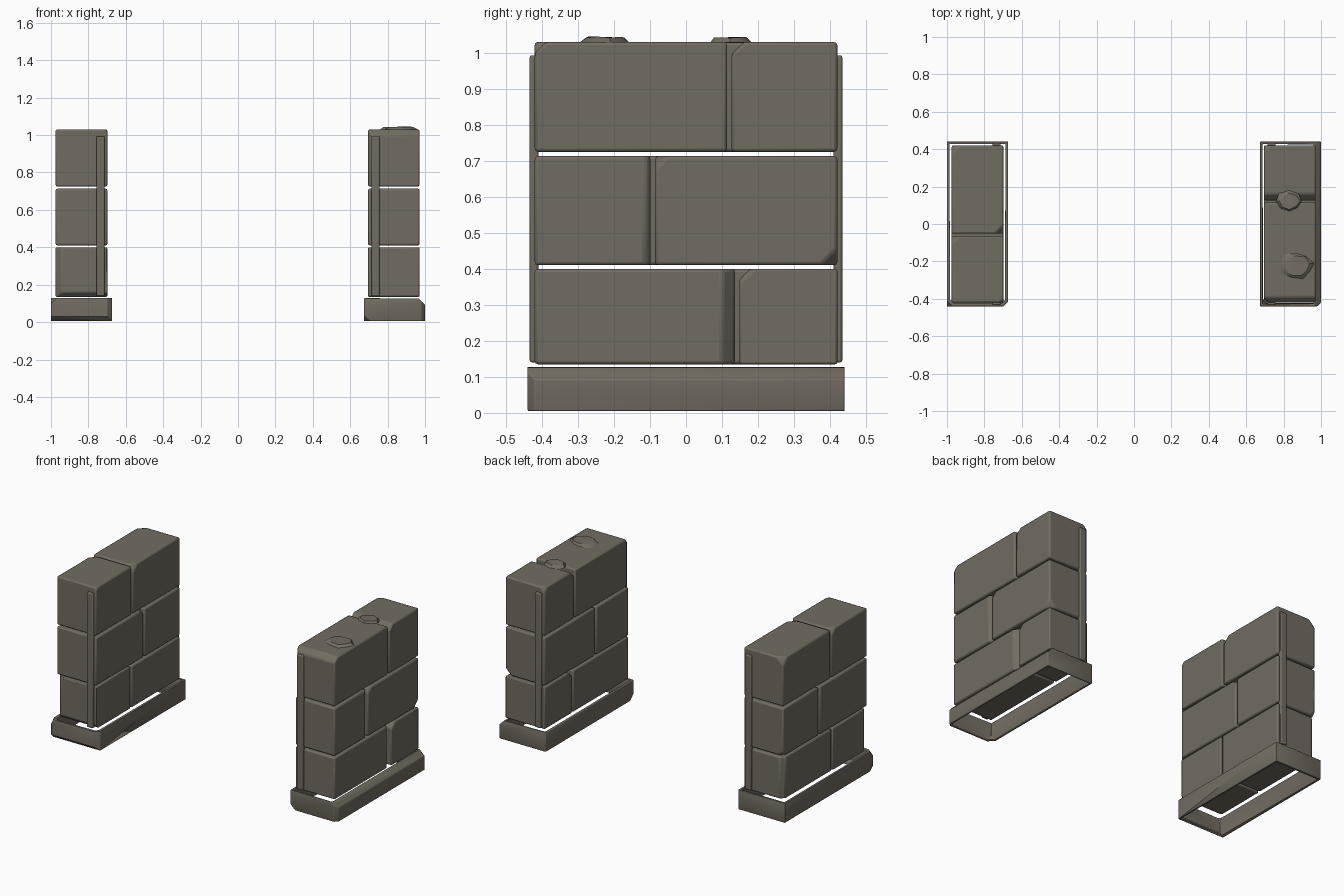
import bpy, bmesh, math, random
from mathutils import Vector

random.seed(4)
cube = bpy.data.objects.get("Cube")
if cube:
    bpy.data.objects.remove(cube, do_unlink=True)

stone = bpy.data.materials.new("warm_grey_stone")
stone.use_nodes = True
COLOUR = (0.17, 0.15, 0.12, 1)
stone.diffuse_color = COLOUR
stone.node_tree.nodes["Principled BSDF"].inputs["Base Color"].default_value = COLOUR


def finish(name, bm, bevel=0.0, thickness=0.0):
    bmesh.ops.recalc_face_normals(bm, faces=bm.faces)
    mesh = bpy.data.meshes.new(name)
    bm.to_mesh(mesh)
    bm.free()
    mesh.materials.append(stone)
    ob = bpy.data.objects.new(name, mesh)
    bpy.context.collection.objects.link(ob)
    if thickness:
        mod = ob.modifiers.new("Thickness", 'SOLIDIFY')
        mod.thickness, mod.offset = thickness, -1
    if bevel:
        mod = ob.modifiers.new("Worn edges", 'BEVEL')
        mod.width, mod.segments = bevel, 2
        mod.limit_method, mod.angle_limit = 'ANGLE', math.radians(25)
    bpy.ops.object.select_all(action='DESELECT')
    ob.select_set(True)
    bpy.context.view_layer.objects.active = ob
    bpy.ops.object.shade_smooth_by_angle(angle=math.radians(35))
    return ob


def chipped_box(lo, hi, chips=()):
    """Box whose edges or corners, given by sign directions, are sliced off."""
    lo, hi = Vector(lo), Vector(hi)
    bm = bmesh.new()
    bmesh.ops.create_cube(bm, size=1)
    for v in bm.verts:
        v.co = Vector([(lo[i] + hi[i]) / 2 + v.co[i] * (hi[i] - lo[i]) for i in range(3)])
    for signs, size in chips:
        corner = Vector([hi[i] if signs[i] > 0 else lo[i] for i in range(3)])
        axis = next(i for i in range(3) if signs[i])
        corner[axis] -= signs[axis] * size
        cut = bmesh.ops.bisect_plane(bm, geom=bm.verts[:] + bm.edges[:] + bm.faces[:],
                                     plane_co=corner, plane_no=Vector(signs), clear_outer=True)
        rim = [e for e in cut["geom_cut"] if isinstance(e, bmesh.types.BMEdge)]
        bmesh.ops.edgeloop_fill(bm, edges=rim)
    return bm


# Courses of stones: heights, and per wall the joint and the chips of each stone
ROWS = {"bottom": (0.135, 0.4), "middle": (0.41, 0.713), "top": (0.725, 1.03)}
WALLS = {
    "right": (0.833, {
        "bottom": (0.142, [((1, 1, 0), 0.035)], [((0, -1, 1), 0.03), ((1, -1, 1), 0.04)]),
        "middle": (-0.092, [((1, 1, 0), 0.015)], [((1, -1, 1), 0.035), ((1, 1, -1), 0.045)]),
        "top": (0.12, [((0, -1, 1), 0.03), ((-1, -1, 0), 0.02)],
                [((0, -1, 1), 0.035), ((-1, 1, 1), 0.03)]),
    }),
    "left": (-0.837, {
        "bottom": (-0.07, [((-1, -1, 0), 0.03), ((0, -1, -1), 0.025)], [((-1, 1, 0), 0.025)]),
        "middle": (0.06, [((1, 1, 1), 0.035)], [((-1, 1, -1), 0.03)]),
        "top": (-0.058, [((-1, 1, 1), 0.04), ((1, -1, 1), 0.02)],
                [((1, -1, 1), 0.045), ((-1, 1, 1), 0.045)]),
    }),
}
BASE_CHIPS = {
    "right": [((1, 0, 1), 0.035), ((-1, -1, -1), 0.035), ((1, -1, 0), 0.02)],
    "left": [((0, -1, -1), 0.025), ((-1, -1, 1), 0.03), ((1, -1, 0), 0.025)],
}
HALF_X, HALF_Y = 0.138, 0.42

for side, (cx, rows) in WALLS.items():
    # Stones
    for row, (joint, front_chips, back_chips) in rows.items():
        z0, z1 = ROWS[row]
        spans = {"front": (-HALF_Y, joint - 0.006, front_chips),
                 "back": (joint + 0.006, HALF_Y, back_chips)}
        for end, (y0, y1, chips) in spans.items():
            bm = chipped_box((cx - HALF_X, y0, z0), (cx + HALF_X, y1, z1), chips)
            finish(f"{side}_{row}_{end}_stone", bm, bevel=0.009)

    # Hollow plinth ring
    mid = math.copysign(0.837, cx)
    bm = chipped_box((mid - 0.163, -0.44, 0.005), (mid + 0.163, 0.44, 0.128), BASE_CHIPS[side])
    bm.normal_update()
    caps = [f for f in bm.faces if abs(f.normal.z) > 0.95]
    bmesh.ops.delete(bm, geom=caps, context='FACES')
    finish(f"{side}_plinth", bm, bevel=0.004, thickness=0.018)

    # Upright strips on both narrow ends, near the inner edge
    px = math.copysign(0.735, cx)
    for end, s in (("front", -1), ("back", 1)):
        y = sorted((s * 0.41, s * 0.434))
        bm = chipped_box((px - 0.022, y[0], 0.14), (px + 0.022, y[1], 0.993))
        finish(f"{side}_{end}_strip", bm, bevel=0.006)


# Flat rubble flakes lying on the right wall
def flake(name, x, y, rx, ry, sides):
    bm = bmesh.new()
    bmesh.ops.create_cone(bm, cap_ends=True, segments=sides, radius1=1, radius2=0.75, depth=1)
    for v in bm.verts:
        k = random.uniform(0.85, 1.08)
        v.co = (x + v.co.x * rx * k, y + v.co.y * ry * k,
                1.036 + v.co.z * 0.014 + random.uniform(-0.002, 0.002))
    finish(name, bm)


flake("large_flake", 0.87, -0.222, 0.095, 0.073, 9)
flake("small_flake", 0.83, 0.122, 0.075, 0.056, 8)
